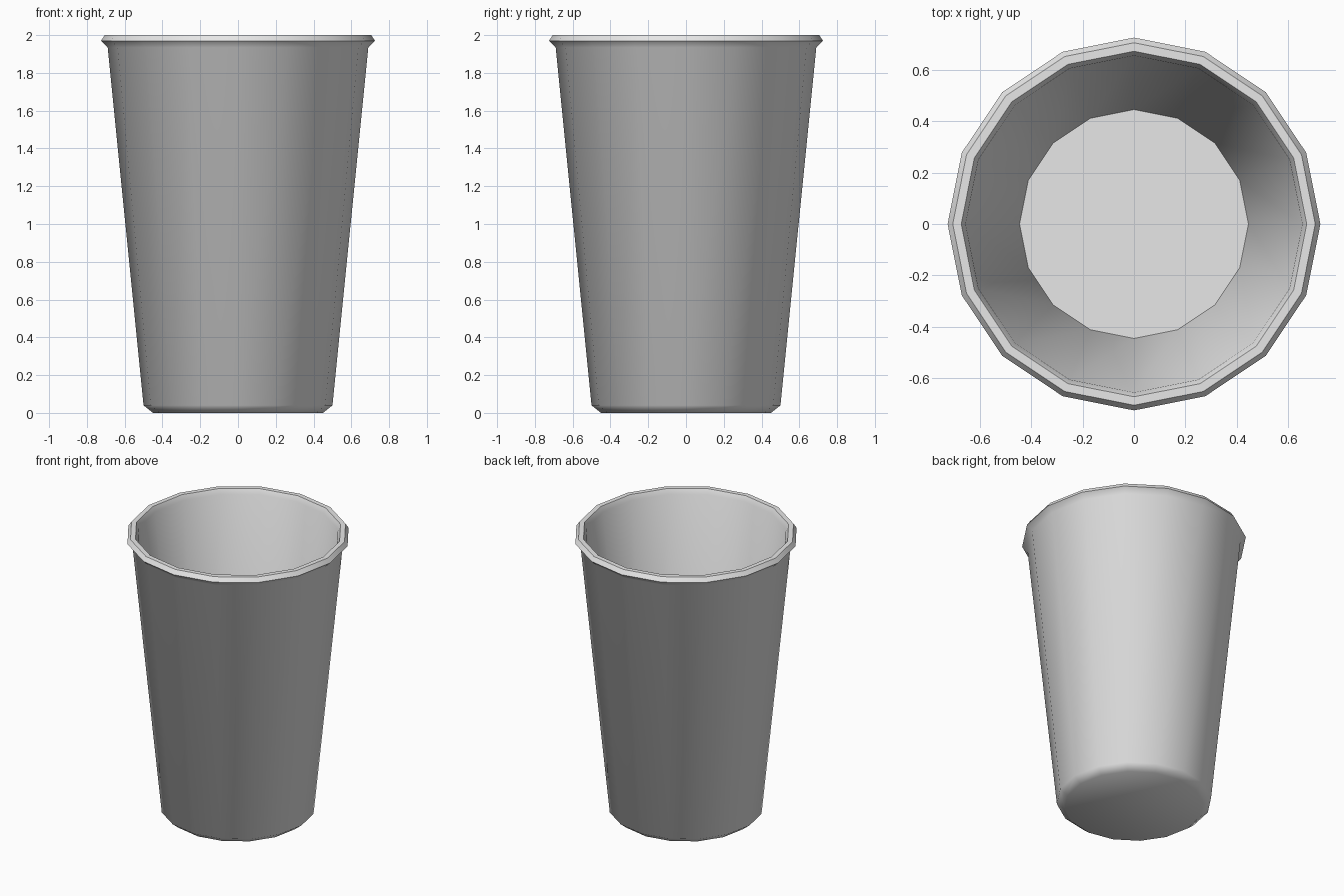
import bpy, bmesh
from math import radians
from mathutils import Matrix, Vector

cube = bpy.data.objects.get("Cube")
if cube:
    bpy.data.objects.remove(cube, do_unlink=True)

SIDES = 16


def make_material(name, color):
    mat = bpy.data.materials.new(name)
    mat.use_nodes = True
    mat.diffuse_color = color
    mat.node_tree.nodes["Principled BSDF"].inputs["Base Color"].default_value = color
    return mat


def lathe(name, profile, mat, sharp_angle):
    """Spin an (r, z) profile around z; its end rings are capped flat."""
    bm = bmesh.new()
    rings = []
    for r, z in profile:
        rings.append([bm.verts.new(Matrix.Rotation(radians(360 * i / SIDES), 3, 'Z')
                                   @ Vector((r, 0, z))) for i in range(SIDES)])
    for a, b in zip(rings, rings[1:]):
        for i in range(SIDES):
            j = (i + 1) % SIDES
            bm.faces.new((a[i], a[j], b[j], b[i]))
    bm.faces.new(rings[0])
    bm.faces.new(rings[-1])
    bmesh.ops.recalc_face_normals(bm, faces=bm.faces)
    mesh = bpy.data.meshes.new(name)
    bm.to_mesh(mesh)
    bm.free()
    obj = bpy.data.objects.new(name, mesh)
    bpy.context.collection.objects.link(obj)
    mesh.materials.append(mat)
    bpy.ops.object.select_all(action='DESELECT')
    obj.select_set(True)
    bpy.context.view_layer.objects.active = obj
    bpy.ops.object.shade_smooth_by_angle(angle=radians(sharp_angle))
    return obj


grey = make_material("light_grey", (0.8, 0.8, 0.8, 1))

# Underside, chamfered foot, outer wall, rolled rim, inner wall, inner floor
base = [(0.45, 0.0), (0.5, 0.04)]
rim = [(0.69, 1.935), (0.725, 1.97), (0.705, 2.0), (0.672, 2.0), (0.655, 1.965)]
floor = [(0.445, 0.04)]
lathe("cup", base + rim + floor, grey, 48)
